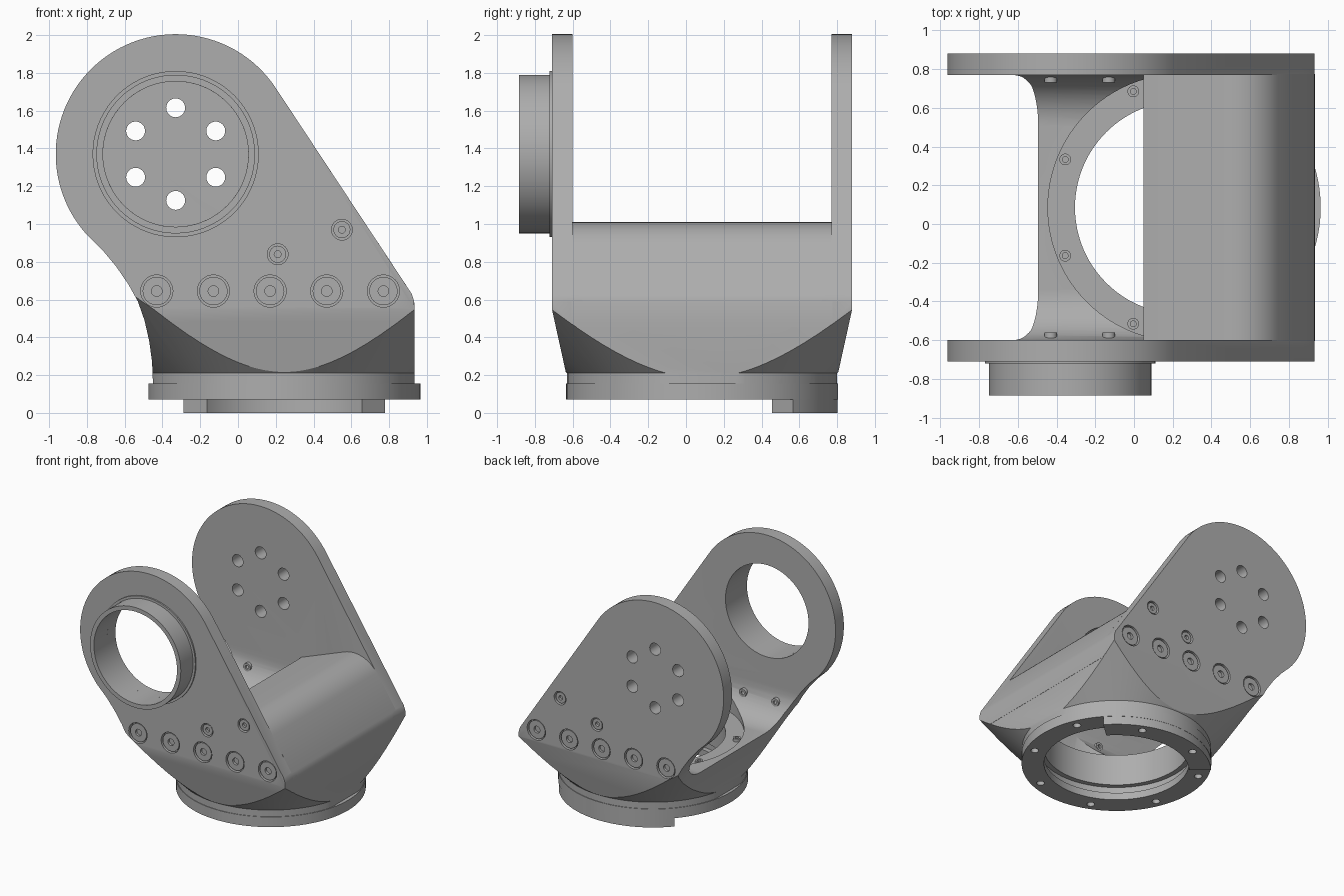
import bpy, bmesh, math
from mathutils import Matrix, Vector

if "Cube" in bpy.data.objects:
    bpy.data.objects.remove(bpy.data.objects["Cube"])

grey = bpy.data.materials.new("bare_metal_grey")
grey.use_nodes = True
grey.diffuse_color = (0.42, 0.42, 0.42, 1)
grey.node_tree.nodes["Principled BSDF"].inputs["Base Color"].default_value = (0.42, 0.42, 0.42, 1)

CX, CY = 0.245, 0.085            # base axis
PX, PZ, PR = -0.33, 1.37, 0.635  # pivot centre and plate radius
BASE = Matrix.Translation((CX, CY, 0))
TO_FRONT = Matrix.Rotation(math.radians(90), 4, 'X')   # local z points to -y
MIRROR_Y = Matrix.Translation((0, 2 * CY, 0)) @ Matrix.Diagonal((1, -1, 1, 1))


def arc(cx, cy, r, a0, a1, n):
    """Points along an arc, angles in degrees."""
    return [(cx + r * math.cos(math.radians(a0 + (a1 - a0) * i / n)),
             cy + r * math.sin(math.radians(a0 + (a1 - a0) * i / n))) for i in range(n + 1)]


def revolve(bm, profile, n, mat):
    """Spin a closed (radius, height) profile around z."""
    rings = []
    for i in range(n):
        a = 2 * math.pi * i / n
        rings.append([bm.verts.new(mat @ Vector((r * math.cos(a), r * math.sin(a), z)))
                      for r, z in profile])
    m = len(profile)
    for i in range(n):
        p, q = rings[i], rings[(i + 1) % n]
        for j in range(m):
            k = (j + 1) % m
            if profile[j][0] == 0 and profile[k][0] == 0:
                continue
            bm.faces.new((p[j], q[j], q[k], p[k]))
    bmesh.ops.remove_doubles(bm, verts=bm.verts, dist=1e-5)


def disc(bm, r, z0, z1, n, mat):
    revolve(bm, [(0, z0), (r, z0), (r, z1), (0, z1)], n, mat)


def prism(bm, pts, place, a, b):
    """Extrude a 2D outline between a and b; place(u, v, w) gives the 3D point."""
    lo = [bm.verts.new(place(u, v, a)) for u, v in pts]
    hi = [bm.verts.new(place(u, v, b)) for u, v in pts]
    bm.faces.new(lo)
    bm.faces.new(hi[::-1])
    for i in range(len(pts)):
        j = (i + 1) % len(pts)
        bm.faces.new((lo[i], hi[i], hi[j], lo[j]))


def make(name, bm):
    bmesh.ops.recalc_face_normals(bm, faces=bm.faces)
    me = bpy.data.meshes.new(name)
    bm.to_mesh(me)
    bm.free()
    me.materials.append(grey)
    ob = bpy.data.objects.new(name, me)
    bpy.context.collection.objects.link(ob)
    return ob


def combine(ob, cutter, op, keep=False):
    mod = ob.modifiers.new("cut", 'BOOLEAN')
    mod.operation, mod.solver, mod.object = op, 'EXACT', cutter
    bpy.ops.object.select_all(action='DESELECT')
    bpy.context.view_layer.objects.active = ob
    ob.select_set(True)
    bpy.ops.object.modifier_apply(modifier=mod.name)
    if not keep:
        bpy.data.objects.remove(cutter)


def xz(u, v, w):
    return (u, w, v)


def yz(u, v, w):
    return (w, u, v)


# Fork body: side outline
outline = arc(PX, PZ, PR, 33.5, 222, 56) + [
    (-0.72, 0.865), (-0.645, 0.775), (-0.58, 0.68), (-0.53, 0.59), (-0.495, 0.49),
    (-0.47, 0.38), (-0.455, 0.27), (-0.45, 0.15), (0.935, 0.15), (0.933, 0.59), (0.92, 0.63)]
bm = bmesh.new()
prism(bm, outline, xz, -0.9, 1.1)
body = make("fork_body", bm)

# U-shaped cross-section with filleted floor and tapered skirt
half = [(0.72, 0.15), (0.72, 0.21), (0.795, 0.55), (0.795, 2.1), (0.685, 2.1)]
half += arc(0.425, 0.75, 0.26, 0, -90, 14)
section = [(CY + d, z) for d, z in half] + [(CY - d, z) for d, z in reversed(half)]
bm = bmesh.new()
prism(bm, section, yz, -1.5, 1.5)
combine(body, make("section", bm), 'INTERSECT')

# Conical underside shared by the body and the closing wall
bm = bmesh.new()
revolve(bm, [(0, 0.1), (0.715, 0.1), (0.715, 0.21), (1.9, 1.395), (1.9, 2.3), (0, 2.3)], 96, BASE)
cone = make("cone", bm)
combine(body, cone, 'INTERSECT', keep=True)

# Round opening with a seat ledge and a groove
bm = bmesh.new()
revolve(bm, [(0, 0.1), (0.59, 0.1), (0.59, 0.2), (0.55, 0.2), (0.55, 0.46),
             (0.69, 0.46), (0.69, 0.8), (0, 0.8)], 96, BASE)
combine(body, make("opening", bm), 'DIFFERENCE')

# Bearing hole in the front plate, bolt circle in the back plate
bm = bmesh.new()
disc(bm, 0.385, 0.3, 1.0, 64, Matrix.Translation((PX, 0, PZ)) @ TO_FRONT)
for x, z in arc(PX, PZ, 0.245, 30, 330, 5):
    disc(bm, 0.05, -1.1, -0.5, 24, Matrix.Translation((x, 0, z)) @ TO_FRONT)
combine(body, make("plate_holes", bm), 'DIFFERENCE')

# Screw pockets on both outer faces
large = [(-0.43 + 0.3 * i, 0.645) for i in range(5)]
small = [(0.21, 0.84), (0.55, 0.97)]
places = [(x, z, 0.085) for x, z in large] + [(x, z, 0.055) for x, z in small]
bm = bmesh.new()
for side in (Matrix(), MIRROR_Y):
    for x, z, r in places:
        disc(bm, r, 0.67, 0.8, 32, side @ Matrix.Translation((x, 0, z)) @ TO_FRONT)
combine(body, make("pockets", bm), 'DIFFERENCE')

# Closing wall that bends over into a sloping cover
hook = [(0.935, 0.455), (0.933, 0.59), (0.92, 0.63)]
hook += arc(0.535, 0.76, 0.25, 33.4, 110.9, 14)
hook += [(0.05, 0.843), (0.093, 0.731)]
hook += arc(0.535, 0.76, 0.13, 110.9, 33.4, 10)
hook += [(0.82, 0.565), (0.82, 0.455)]
bm = bmesh.new()
prism(bm, hook, xz, -0.605, 0.775)
wall = make("bent_cover_wall", bm)
combine(wall, cone, 'INTERSECT')

# Base flange with a lower arc-shaped tab and fixing holes
bm = bmesh.new()
revolve(bm, [(0.55, 0.07), (0.72, 0.07), (0.72, 0.155), (0.59, 0.155), (0.59, 0.13), (0.55, 0.13)], 96, BASE)
flange = make("base_flange", bm)
bm = bmesh.new()
tab_outline = arc(CX, CY, 0.718, 42, 138, 26) + arc(CX, CY, 0.552, 138, 42, 26)
prism(bm, tab_outline, lambda u, v, w: (u, v, w), 0, 0.075)
tab = make("base_tab", bm)
ring_spots = arc(CX, CY, 0.65, 22.5, 337.5, 7)
for part in (flange, tab):
    bm = bmesh.new()
    for x, y in ring_spots:
        disc(bm, 0.03, -0.1, 0.12, 20, Matrix.Translation((x, y, 0)))
    combine(part, make("fixing_holes", bm), 'DIFFERENCE')

# Bearing collar on the front plate
bm = bmesh.new()
revolve(bm, [(0.385, 0.69), (0.44, 0.69), (0.44, 0.722), (0.42, 0.722), (0.42, 0.885), (0.385, 0.885)],
        72, Matrix.Translation((PX, 0, PZ)) @ TO_FRONT)
collar = make("bearing_collar", bm)


def screw(bm, r, socket, z0, z1, mat):
    """Round head with a recessed socket."""
    revolve(bm, [(0, z0), (r, z0), (r, z1), (socket, z1), (socket, z1 - 0.02), (0, z1 - 0.02)], 24, mat)


# Screws in the side plates, with tips showing inside
bm = bmesh.new()
for side in (Matrix(), MIRROR_Y):
    for x, z, r in places:
        m = side @ Matrix.Translation((x, 0, z)) @ TO_FRONT
        screw(bm, r - 0.01, r * 0.33, 0.665, 0.702, m)
    for x, z in large[:2]:
        screw(bm, 0.033, 0.015, -0.6, -0.56, side @ Matrix.Translation((x, 0, z)) @ TO_FRONT
              @ Matrix.Diagonal((1, 1, -1, 1)))
plate_screws = make("plate_screws", bm)

# Screws on the seat ledge
bm = bmesh.new()
for x, y in ring_spots:
    if x < 0.7:
        screw(bm, 0.03, 0.015, 0.45, 0.485, Matrix.Translation((x, y, 0)))
ledge_screws = make("ledge_screws", bm)

# Smooth curved faces, keep edges crisp
bpy.ops.object.select_all(action='DESELECT')
for ob in (body, wall, flange, tab, collar, plate_screws, ledge_screws):
    ob.select_set(True)
bpy.context.view_layer.objects.active = body
bpy.ops.object.shade_smooth_by_angle(angle=math.radians(25))
